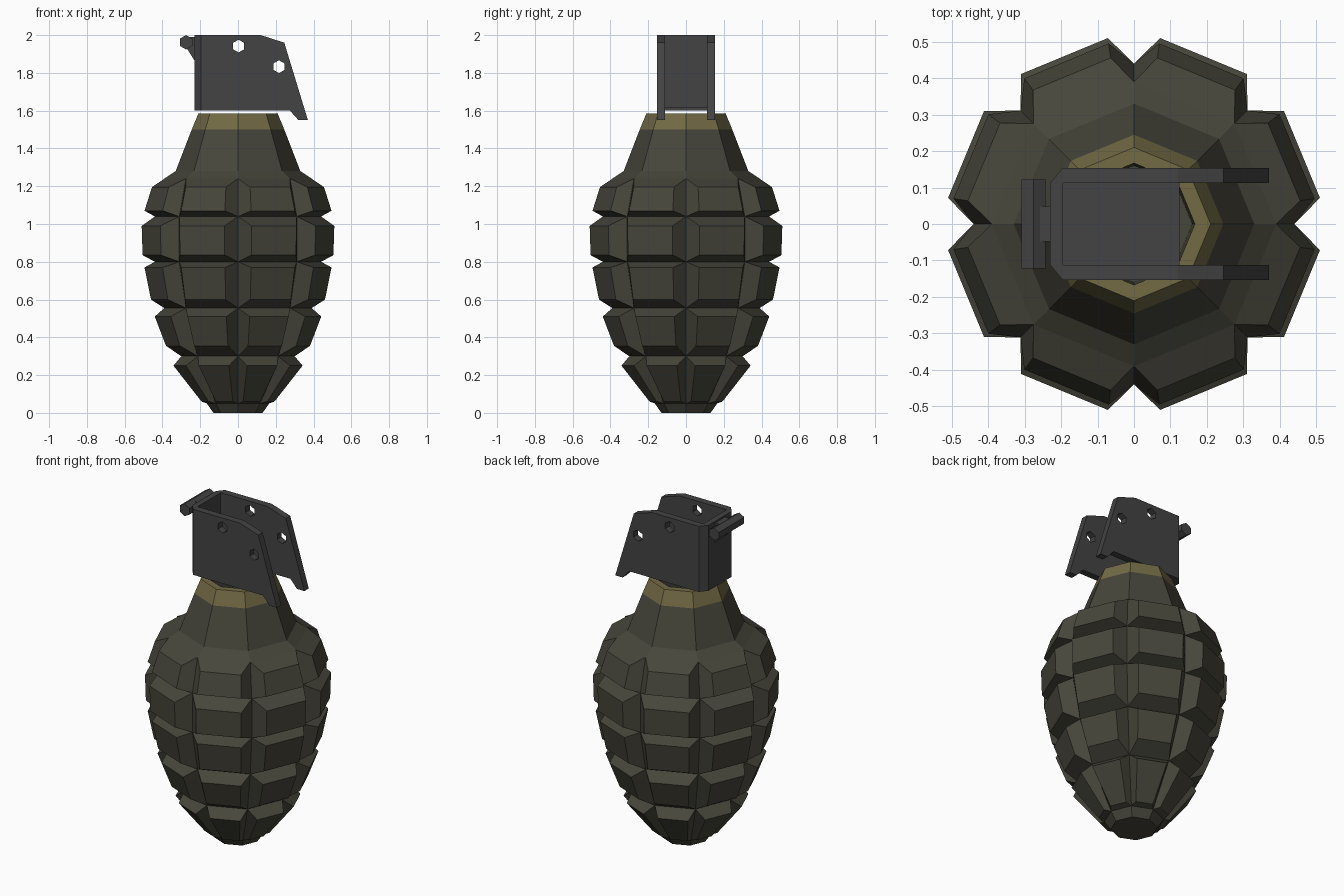
import bpy, bmesh
from math import sin, cos, pi, radians
from mathutils import Vector

cube = bpy.data.objects.get("Cube")
if cube:
    bpy.data.objects.remove(cube, do_unlink=True)


def material(name, rgb):
    mat = bpy.data.materials.new(name)
    mat.use_nodes = True
    mat.diffuse_color = (*rgb, 1)
    bsdf = mat.node_tree.nodes["Principled BSDF"]
    bsdf.inputs["Base Color"].default_value = (*rgb, 1)
    bsdf.inputs["Roughness"].default_value = 0.7
    return mat


olive = material("olive paint", (0.063, 0.061, 0.044))
gold = material("yellow band", (0.17, 0.145, 0.06))
steel = material("dark steel", (0.056, 0.056, 0.058))


def finish(bm, name, mat):
    bmesh.ops.remove_doubles(bm, verts=bm.verts[:], dist=1e-5)
    bmesh.ops.recalc_face_normals(bm, faces=bm.faces[:])
    mesh = bpy.data.meshes.new(name)
    bm.to_mesh(mesh)
    bm.free()
    mesh.materials.append(mat)
    obj = bpy.data.objects.new(name, mesh)
    bpy.context.collection.objects.link(obj)
    return obj


def polar(r, z, angle):
    return Vector((r * cos(angle), r * sin(angle), z))


SIDES = 8
STEP = 2 * pi / SIDES
GROOVE = radians(8)


def lathe(bm, profile, cap_first=False, cap_last=False):
    """Octagonal rings joined by flat quads."""
    rings = [[bm.verts.new(polar(r, z, i * STEP)) for i in range(SIDES)]
             for r, z in profile]
    for a, b in zip(rings, rings[1:]):
        for i in range(SIDES):
            j = (i + 1) % SIDES
            bm.faces.new((a[i], a[j], b[j], b[i]))
    if cap_first:
        bm.faces.new(rings[0][::-1])
    if cap_last:
        bm.faces.new(rings[-1])


# Segmented body: each tier is (groove, raised bottom, raised top, groove)
tiers = [
    ((0.165, 0.05), (0.195, 0.06), (0.345, 0.25), (0.30, 0.30)),
    ((0.30, 0.30), (0.385, 0.355), (0.445, 0.51), (0.39, 0.555)),
    ((0.39, 0.555), (0.465, 0.60), (0.50, 0.77), (0.44, 0.80)),
    ((0.44, 0.80), (0.51, 0.835), (0.515, 0.99), (0.44, 1.04)),
    ((0.44, 1.04), (0.50, 1.07), (0.46, 1.195), (0.39, 1.24)),
]
bm = bmesh.new()
for low, raised_low, raised_high, high in tiers:
    for i in range(SIDES):
        a, b = i * STEP, (i + 1) * STEP
        outer = [bm.verts.new(polar(*ring, t))
                 for ring, t in ((low, a), (low, b), (high, b), (high, a))]
        inner = [bm.verts.new(polar(*ring, t))
                 for ring, t in ((raised_low, a + GROOVE), (raised_low, b - GROOVE),
                                 (raised_high, b - GROOVE), (raised_high, a + GROOVE))]
        bm.faces.new(inner)
        for k in range(4):
            n = (k + 1) % 4
            bm.faces.new((outer[k], outer[n], inner[n], inner[k]))

# Base cap, shoulder and tapering neck
lathe(bm, [(0.13, 0), tiers[0][0]], cap_first=True)
lathe(bm, [tiers[-1][-1], (0.33, 1.28), (0.245, 1.5)])
finish(bm, "body", olive)

# Yellow band round the mouth, and the dark well inside it
bm = bmesh.new()
lathe(bm, [(0.245, 1.5), (0.21, 1.585), (0.167, 1.585)])
finish(bm, "neck_band", gold)
bm = bmesh.new()
lathe(bm, [(0.167, 1.585), (0.16, 1.3)], cap_last=True)
well = finish(bm, "neck_well", olive)
well.data.flip_normals()


def prism(name, outline, place, start, end, holes=()):
    """Extrude a flat outline, with optional holes, from start to end."""
    bm = bmesh.new()
    edges = []
    for loop in (outline, *holes):
        verts = [bm.verts.new(place(u, v, start)) for u, v in loop]
        edges += [bm.edges.new((verts[i - 1], verts[i])) for i in range(len(verts))]
    bmesh.ops.triangle_fill(bm, edges=edges, use_beauty=True)
    ext = bmesh.ops.extrude_face_region(bm, geom=bm.faces[:], use_keep_orig=True)
    offset = place(0, 0, end) - place(0, 0, start)
    moved = [g for g in ext["geom"] if isinstance(g, bmesh.types.BMVert)]
    bmesh.ops.translate(bm, verts=moved, vec=offset)
    return finish(bm, name, steel)


def along_y(u, v, w):
    return Vector((u, w, v))


def along_z(u, v, w):
    return Vector((u, v, w))


def hexagon(x, z, r, turn=pi / 6):
    return [(x + r * cos(turn + k * pi / 3), z + r * sin(turn + k * pi / 3))
            for k in range(6)]


# Lever: two drilled cheeks, a chamfered back wall and a thin floor
BACK, WALL, IN, OUT = -0.23, -0.195, 0.112, 0.154
cheek = [(WALL, 1.6), (WALL, 2.0), (0.12, 2.0), (0.245, 1.96),
         (0.37, 1.55), (0.32, 1.55), (0.275, 1.6)]
pin_holes = [hexagon(0.003, 1.942, 0.034), hexagon(0.217, 1.833, 0.034)]
for side, sign in (("left", -1), ("right", 1)):
    prism("lever_cheek_" + ("back" if sign > 0 else "front"),
          cheek, along_y, sign * IN, sign * OUT, pin_holes)
prism("lever_back_wall", [(BACK, -IN), (WALL, -OUT), (WALL, OUT), (BACK, IN)],
      along_z, 1.6, 2.0)
prism("lever_floor", [(WALL, -IN), (0.125, -IN), (0.125, IN), (WALL, IN)],
      along_z, 1.6, 1.62)

# Hinge roll behind the lever, held by a short tab
prism("hinge_roll", hexagon(-0.275, 1.962, 0.038), along_y, -0.122, 0.122)
prism("hinge_tab", [(BACK, 1.865), (-0.268, 1.925), (-0.268, 1.99), (BACK, 1.99)],
      along_y, -0.048, 0.048)
